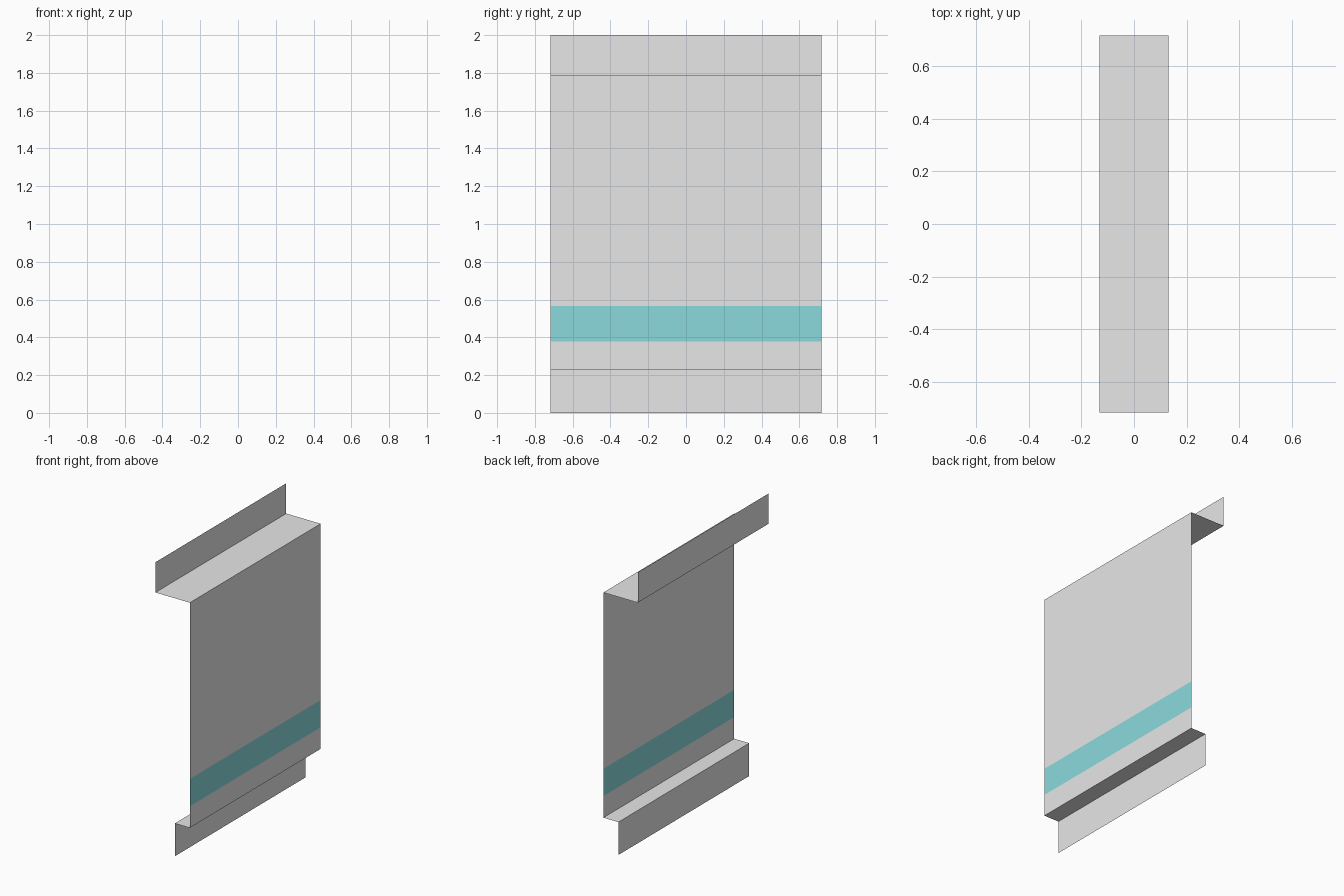
import bpy, bmesh

if "Cube" in bpy.data.objects:
    bpy.data.objects.remove(bpy.data.objects["Cube"])

HALF = 0.717  # half length along y


def material(name, rgb):
    m = bpy.data.materials.new(name)
    m.diffuse_color = (*rgb, 1.0)
    m.use_nodes = True
    m.node_tree.nodes["Principled BSDF"].inputs["Base Color"].default_value = m.diffuse_color
    return m


grey = material("light_grey", (0.8, 0.8, 0.8))
teal = material("teal", (0.26, 0.70, 0.73))

# Stepped sheet profile (x, z), from the bottom lip to the top lip
profile = [(0.017, 0.0), (0.017, 0.228), (0.132, 0.228), (0.132, 0.378),
           (0.132, 0.567), (0.132, 1.79), (-0.132, 1.79), (-0.132, 2.0)]

bm = bmesh.new()
rows = [[bm.verts.new((x, y, z)) for y in (-HALF, HALF)] for x, z in profile]
for (a, b), (c, d) in zip(rows, rows[1:]):
    f = bm.faces.new((a, b, d, c))
    # Painted band across the main panel
    f.material_index = 1 if 0.378 < f.calc_center_median().z < 0.567 else 0

mesh = bpy.data.meshes.new("folded_panel")
bm.to_mesh(mesh)
bm.free()
mesh.materials.append(grey)
mesh.materials.append(teal)
bpy.context.collection.objects.link(bpy.data.objects.new("folded_panel", mesh))
